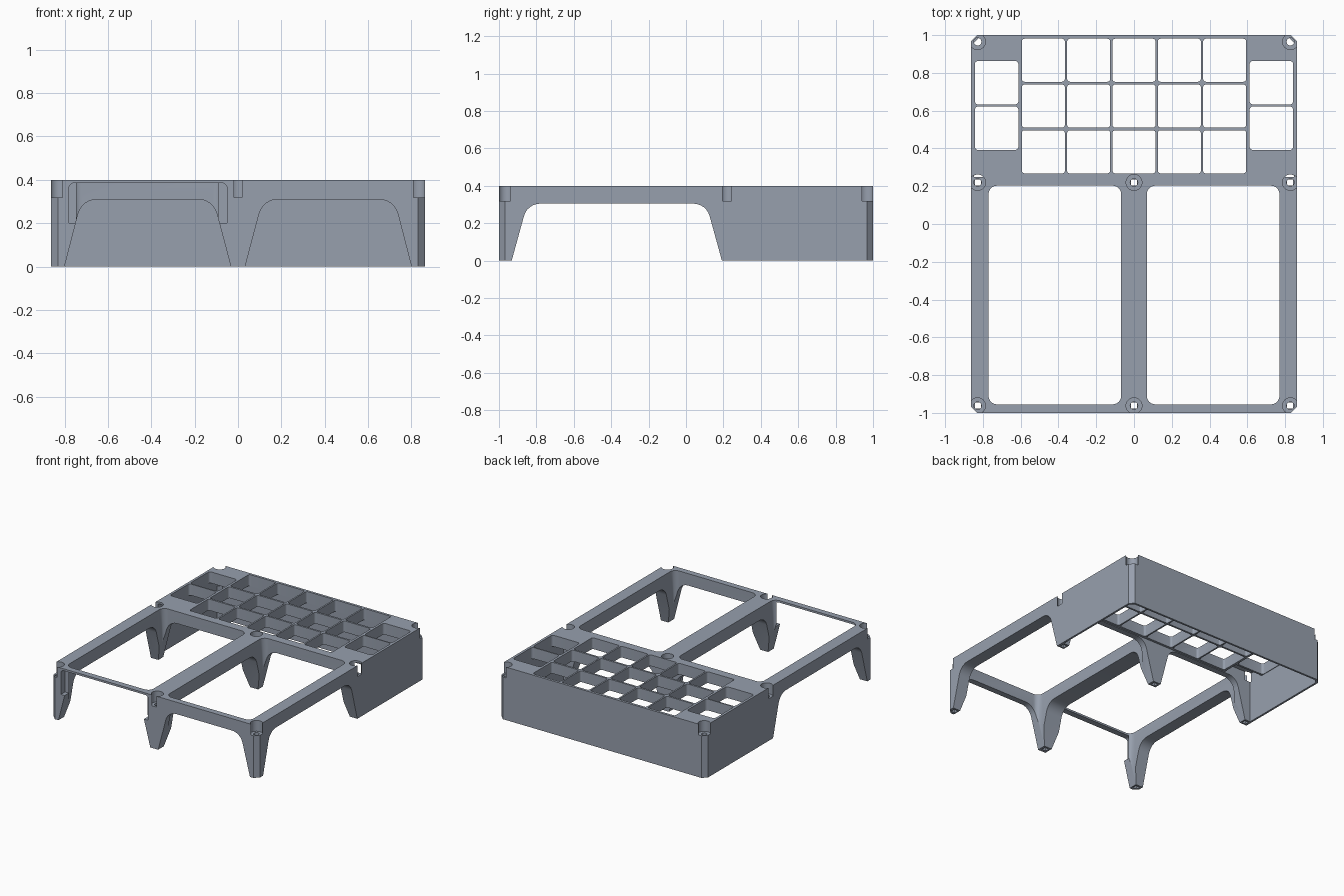
import bpy, bmesh, math
from mathutils import Vector

if "Cube" in bpy.data.objects:
    bpy.data.objects.remove(bpy.data.objects["Cube"])

grey = bpy.data.materials.new("blue_grey_plastic")
grey.diffuse_color = (0.31, 0.35, 0.42, 1)
grey.use_nodes = True
grey.node_tree.nodes["Principled BSDF"].inputs["Base Color"].default_value = grey.diffuse_color


def rounded(points, radii, seg=6):
    """Polygon with filleted corners (radius 0 keeps a sharp corner)."""
    out, n = [], len(points)
    pts = [Vector(p) for p in points]
    for i, p in enumerate(pts):
        r = radii[i]
        if not r:
            out.append(p)
            continue
        a, b = (pts[i - 1] - p).normalized(), (pts[(i + 1) % n] - p).normalized()
        half = a.angle(b) / 2
        c = p + (a + b).normalized() * (r / math.sin(half))
        s = p + a * (r / math.tan(half)) - c
        e = p + b * (r / math.tan(half)) - c
        total = s.angle_signed(e)
        for k in range(seg + 1):
            t = -total * k / seg
            out.append(c + Vector((s.x * math.cos(t) - s.y * math.sin(t),
                                   s.x * math.sin(t) + s.y * math.cos(t))))
    return out


def prism(name, poly, lo, hi, axis="z"):
    """Extrude a 2D polygon along an axis."""
    place = {"z": lambda u, v, w: (u, v, w),
             "y": lambda u, v, w: (u, w, v),
             "x": lambda u, v, w: (w, u, v)}[axis]
    bm = bmesh.new()
    rings = [[bm.verts.new(place(p[0], p[1], w)) for p in poly] for w in (lo, hi)]
    bm.faces.new(rings[0])
    bm.faces.new(rings[1])
    n = len(poly)
    for i in range(n):
        j = (i + 1) % n
        bm.faces.new((rings[0][i], rings[0][j], rings[1][j], rings[1][i]))
    bmesh.ops.recalc_face_normals(bm, faces=bm.faces)
    me = bpy.data.meshes.new(name)
    bm.to_mesh(me)
    bm.free()
    me.materials.append(grey)
    ob = bpy.data.objects.new(name, me)
    bpy.context.collection.objects.link(ob)
    return ob


def rect(name, x0, x1, y0, y1, z0, z1, r=0.0):
    pts = [(x0, y0), (x1, y0), (x1, y1), (x0, y1)]
    return prism(name, rounded(pts, [r] * 4), z0, z1)


def disc(name, x, y, r, z0, z1):
    pts = [(x + r * math.cos(k * math.tau / 32), y + r * math.sin(k * math.tau / 32))
           for k in range(32)]
    return prism(name, pts, z0, z1)


def cut(target, tool):
    """Subtract the tool from the target, then remove the tool."""
    mod = target.modifiers.new("cut", "BOOLEAN")
    mod.operation, mod.solver, mod.object = "DIFFERENCE", "EXACT", tool
    bpy.context.view_layer.objects.active = target
    bpy.ops.object.modifier_apply(modifier=mod.name)
    bpy.data.objects.remove(tool)


def outline(hx, y0, y1, c, front=True):
    """Rectangle with chamfered corners."""
    f = c if front else 0
    pts = [(-hx, y0 + f), (-hx + f, y0), (hx - f, y0), (hx, y0 + f)] if front \
        else [(-hx, y0), (hx, y0)]
    return pts + [(hx, y1 - c), (hx - c, y1), (-hx + c, y1), (-hx, y1 - c)]


def arch(a0, a1, b1, b0, top, r=0.09):
    """Tapered opening: bottom edges a0, b0 at floor, a1, b1 at the top."""
    ext = 0.05 / top
    pts = [(a0 - (a1 - a0) * ext, -0.05), (b0 + (b0 - b1) * ext, -0.05),
           (b1, top), (a1, top)]
    return rounded(pts, [0, 0, r, r])


screws = [(x, y) for x in (-0.828, 0.828) for y in (-0.962, 0.22, 0.965)]
screws += [(0, -0.962), (0, 0.22)]

# main tray block
body = prism("tray_frame", outline(0.862, -1, 1, 0.032), 0, 0.4)

# hollow underside of the rear section, leaving compartment walls and screw bosses
cavity = prism("rear_cavity", outline(0.847, 0.25, 0.985, 0.026, False), -0.05, 0.385)
cut(cavity, rect("grid_block", -0.613, 0.613, 0.2, 1.1, 0.315, 0.5))
for s in (-1, 1):
    x0, x1 = sorted((s * 0.60, s * 0.9))
    cut(cavity, rect("side_block", x0, x1, 0.375, 0.88, 0.315, 0.5))
for x, y in screws:
    if y > 0.9:
        cut(cavity, disc("boss", x, y, 0.06, 0.3, 0.5))
cut(body, cavity)

# two large front windows
for s in (-1, 1):
    x0, x1 = sorted((s * 0.068, s * 0.77))
    cut(body, rect("window", x0, x1, -0.955, 0.203, -0.1, 0.5, 0.045))

# small compartments: five by three grid and two at each side
for i in range(5):
    for j in range(3):
        cx, cy = (i - 2) * 0.24, 0.382 + j * 0.2425
        cut(body, rect("cell", cx - 0.114, cx + 0.114, cy - 0.114, cy + 0.114, 0.1, 0.5, 0.015))
for s in (-1, 1):
    x0, x1 = sorted((s * 0.612, s * 0.843))
    for cy in (0.507, 0.748):
        cut(body, rect("side_cell", x0, x1, cy - 0.116, cy + 0.116, 0.1, 0.5, 0.02))

# arches between the legs, front to back and side to side
for s in (-1, 1):
    a = arch(0.033, 0.115, 0.72, 0.8, 0.31)
    cut(body, prism("front_arch", [(s * p[0], p[1]) for p in a], -1.1, 0.265, "y"))
cut(body, prism("side_arch", arch(-0.932, -0.848, 0.108, 0.192, 0.305), -1, 1, "x"))

# taller opening in the front left bar
slot = rounded([(-0.78, 0.2), (-0.05, 0.2), (-0.05, 0.385), (-0.78, 0.385)],
               [0, 0, 0.025, 0.025])
cut(body, prism("front_slot", slot, -1.1, -0.95, "y"))

# screw recesses, through holes and hollow leg ends
for x, y in screws:
    cut(body, disc("recess", x, y, 0.042, 0.318, 0.5))
    cut(body, disc("screw_hole", x, y, 0.02, 0.25, 0.45))
    if y < 0.9:
        px = x * 0.998
        cut(body, rect("leg_pit", px - 0.016, px + 0.016, y - 0.016, y + 0.016, -0.1, 0.3))

# smooth fillets and holes, keeping hard edges
bpy.ops.object.select_all(action="DESELECT")
body.select_set(True)
bpy.context.view_layer.objects.active = body
bpy.ops.object.shade_smooth_by_angle(angle=math.radians(30))
